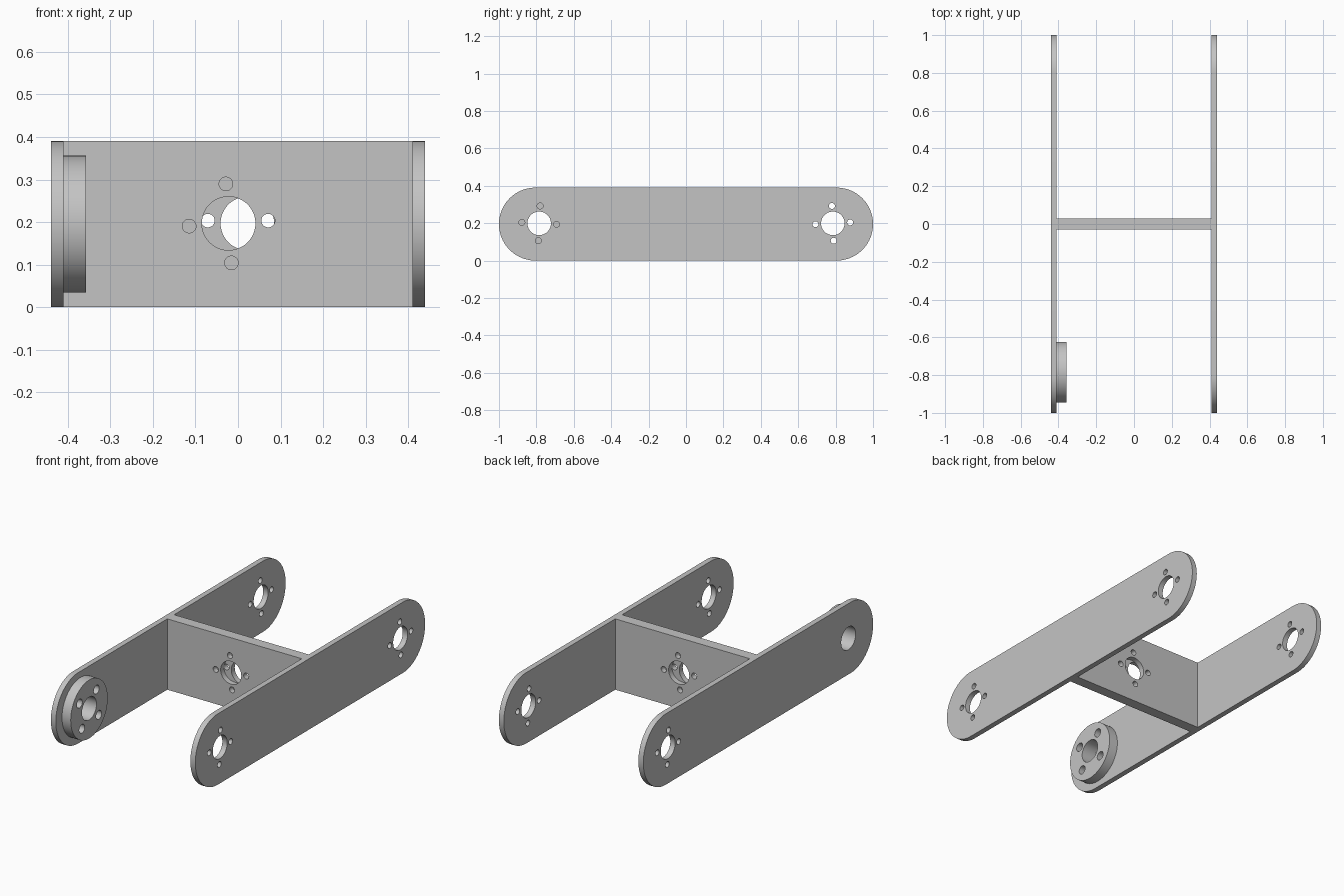
import bpy, bmesh
from math import pi, cos, sin, radians
from mathutils import Matrix

cube = bpy.data.objects.get("Cube")
if cube:
    bpy.data.objects.remove(cube)

grey = bpy.data.materials.new("light grey metal")
grey.use_nodes = True
colour = (0.55, 0.55, 0.55, 1)
grey.diffuse_color = colour
grey.node_tree.nodes["Principled BSDF"].inputs["Base Color"].default_value = colour

LENGTH, HEIGHT = 1.0, 0.39         # half length of a side plate, full height
MID = HEIGHT / 2
OUT, IN = 0.44, 0.41               # outer and inner faces of the side plates
THICK = OUT - IN
PIVOT = 0.785                      # distance of the pivot holes from the middle
BORE, BOLT, RING = 0.063, 0.016, 0.093

# Axes of the flat drawings: seen along x, and seen along y
SIDE = Matrix(((0, 0, 1), (1, 0, 0), (0, 1, 0))).to_4x4()
FRONT = Matrix(((1, 0, 0), (0, 0, -1), (0, 1, 0))).to_4x4()


def arc(u, v, r, start=0.0, sweep=2 * pi, n=48):
    count = n if sweep >= 2 * pi else n + 1
    return [(u + r * cos(start + sweep * i / n), v + r * sin(start + sweep * i / n))
            for i in range(count)]


def bolt_holes(u, v, turn, ring=RING, r=BOLT):
    return [arc(u + ring * cos(radians(turn) + k * pi / 2),
                v + ring * sin(radians(turn) + k * pi / 2), r, n=24) for k in range(4)]


def plate(name, loops, thickness, axes, place):
    """Extrude a filled outline with holes into a solid plate."""
    curve = bpy.data.curves.new(name, "CURVE")
    curve.dimensions = "2D"
    curve.fill_mode = "BOTH"
    curve.extrude = thickness / 2
    for loop in loops:
        spline = curve.splines.new("POLY")
        spline.points.add(len(loop) - 1)
        for point, (u, v) in zip(spline.points, loop):
            point.co = (u, v, 0, 1)
        spline.use_cyclic_u = True
    obj = bpy.data.objects.new(name, curve)
    bpy.context.collection.objects.link(obj)
    bpy.ops.object.select_all(action="DESELECT")
    obj.select_set(True)
    bpy.context.view_layer.objects.active = obj
    bpy.ops.object.convert(target="MESH")
    obj = bpy.context.object
    obj.name = name
    bm = bmesh.new()
    bm.from_mesh(obj.data)
    bmesh.ops.remove_doubles(bm, verts=bm.verts, dist=1e-5)
    bm.transform(Matrix.Translation(place) @ axes)
    bmesh.ops.recalc_face_normals(bm, faces=bm.faces)
    bm.to_mesh(obj.data)
    bm.free()
    obj.data.materials.clear()
    obj.data.materials.append(grey)
    bpy.ops.object.shade_smooth_by_angle(angle=radians(30))
    return obj


# Long side plates with rounded ends and pivot holes
end = LENGTH - MID
outline = arc(end, MID, MID, -pi / 2, pi) + arc(-end, MID, MID, pi / 2, pi)
for name, side in (("left_side_plate", 1), ("right_side_plate", -1)):
    loops = [outline, arc(PIVOT, MID + 0.004, BORE), arc(-PIVOT, MID + 0.004, BORE)]
    loops += bolt_holes(PIVOT, MID + 0.004, 3)
    if side > 0:
        loops += bolt_holes(-PIVOT, MID + 0.004, -3)
    plate(name, loops, THICK, SIDE, (side * (OUT + IN) / 2, 0, 0))

# Cross wall: two layers whose bores are offset to opposite sides
for name, s in (("front_cross_wall", -1), ("back_cross_wall", 1)):
    wall = [(-IN, 0), (IN, 0), (IN, HEIGHT), (-IN, HEIGHT)]
    loops = [wall, arc(s * 0.022, MID + 0.002, BORE)]
    loops += bolt_holes(s * 0.022, MID + 0.002, -s * 4)
    plate(name, loops, THICK, FRONT, (0, s * THICK / 2, 0))

# Round pivot boss inside the right plate, with blind bolt holes
DEPTH = 0.053
boss = [arc(-PIVOT, MID, 0.161, n=64), arc(-PIVOT, MID + 0.004, BORE)]
boss += bolt_holes(-PIVOT, MID, 53, 0.105, 0.024)
plate("pivot_boss", boss, DEPTH, SIDE, (-IN + DEPTH / 2, 0, 0))
